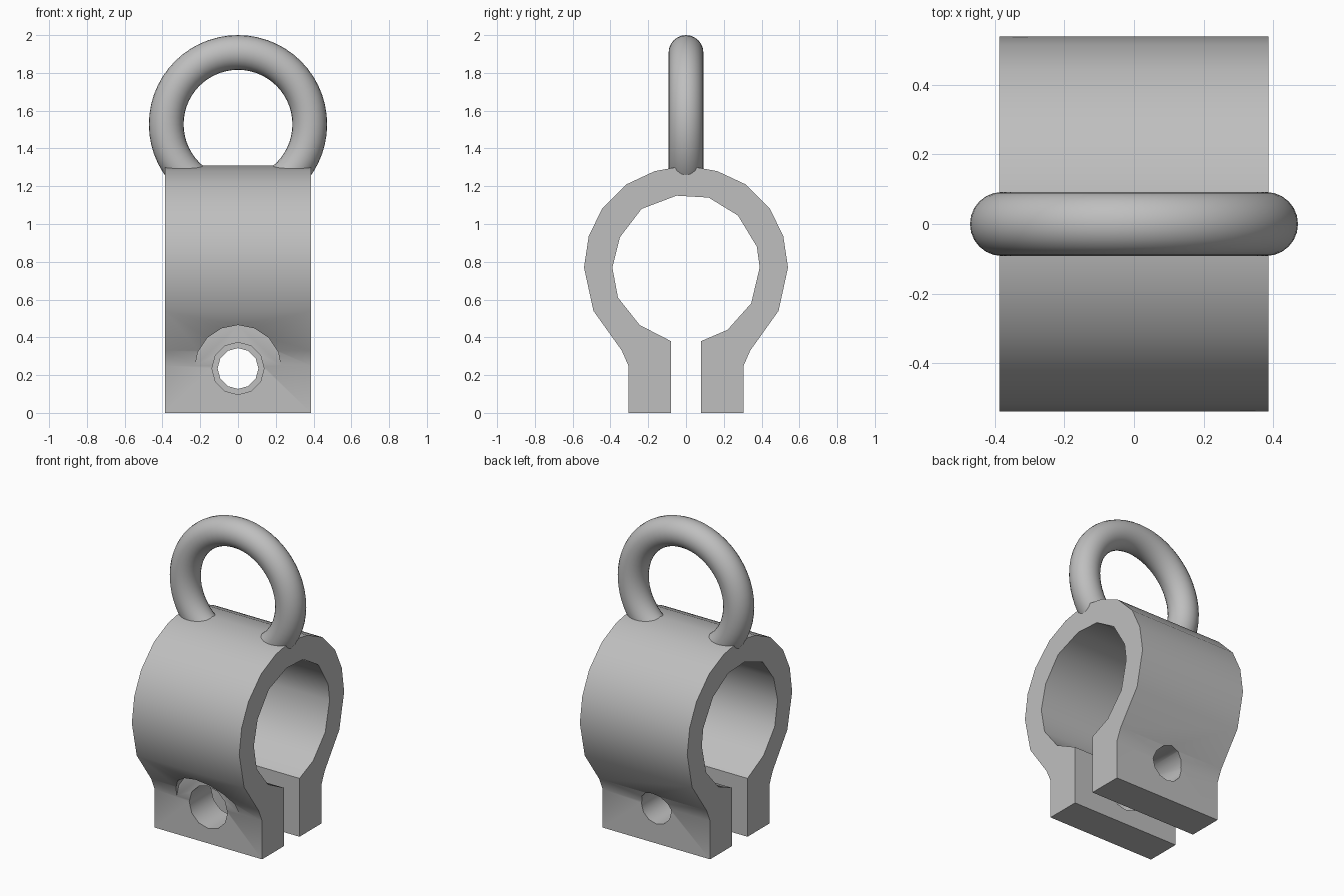
import bpy, bmesh, math
from mathutils import Matrix

cube = bpy.data.objects.get("Cube")
if cube:
    bpy.data.objects.remove(cube, do_unlink=True)

HALF_WIDTH = 0.387
BOLT_Z = 0.235

steel = bpy.data.materials.new("grey steel")
steel.use_nodes = True
grey = (0.52, 0.52, 0.52, 1)
steel.diffuse_color = grey
steel.node_tree.nodes["Principled BSDF"].inputs["Base Color"].default_value = grey


def make_object(name, bm):
    bmesh.ops.recalc_face_normals(bm, faces=bm.faces)
    mesh = bpy.data.meshes.new(name)
    bm.to_mesh(mesh)
    bm.free()
    mesh.materials.append(steel)
    obj = bpy.data.objects.new(name, mesh)
    bpy.context.collection.objects.link(obj)
    return obj


def activate(obj):
    bpy.ops.object.select_all(action='DESELECT')
    obj.select_set(True)
    bpy.context.view_layer.objects.active = obj


def cut_cylinder(target, radius, sides, y_start, y_end):
    """Bore a hole along y through the clamp legs."""
    bm = bmesh.new()
    place = (Matrix.Translation((0, (y_start + y_end) / 2, BOLT_Z))
             @ Matrix.Rotation(math.pi / 2, 4, 'X'))
    bmesh.ops.create_cone(bm, cap_ends=True, segments=sides, radius1=radius,
                          radius2=radius, depth=y_end - y_start, matrix=place)
    cutter = make_object("bore_cutter", bm)
    cutter.hide_render = True
    mod = target.modifiers.new("bore", 'BOOLEAN')
    mod.operation = 'DIFFERENCE'
    mod.solver = 'EXACT'
    mod.object = cutter
    activate(target)
    bpy.ops.object.modifier_apply(modifier=mod.name)
    bpy.data.objects.remove(cutter, do_unlink=True)


# Clamp band: split ring with two legs, a y-z profile extruded along x
outer = [(0.305, 0), (0.305, 0.25), (0.34, 0.33), (0.49, 0.54), (0.54, 0.77),
         (0.515, 0.935), (0.445, 1.08), (0.315, 1.21), (0.165, 1.28)]
bore = [(-0.08, 0), (-0.08, 0.38), (-0.245, 0.465), (-0.36, 0.61),
        (-0.39, 0.77), (-0.35, 0.93), (-0.235, 1.08), (-0.05, 1.15),
        (0.12, 1.14), (0.275, 1.045), (0.375, 0.88), (0.39, 0.77),
        (0.345, 0.58), (0.22, 0.44), (0.08, 0.38), (0.08, 0)]
profile = outer + [(0, 1.31)] + [(-y, z) for y, z in reversed(outer)] + bore

bm = bmesh.new()
side = bm.faces.new([bm.verts.new((-HALF_WIDTH, y, z)) for y, z in profile])
ends = bmesh.ops.extrude_face_region(bm, geom=[side], use_keep_orig=True)["geom"]
bmesh.ops.translate(bm, vec=(2 * HALF_WIDTH, 0, 0),
                    verts=[v for v in ends if isinstance(v, bmesh.types.BMVert)])
clamp = make_object("clamp_band", bm)

# Bolt seat, clearance hole in the front leg, smaller hole in the back leg
cut_cylinder(clamp, 0.23, 16, -0.8, -0.306)
cut_cylinder(clamp, 0.138, 12, -0.7, 0)
cut_cylinder(clamp, 0.108, 12, 0, 0.7)
activate(clamp)
bpy.ops.object.shade_smooth_by_angle(angle=math.radians(35))

# Lifting ring: torus standing on the band, cut off flat inside the metal
bpy.ops.mesh.primitive_torus_add(major_radius=0.38, minor_radius=0.092,
                                 major_segments=56, minor_segments=24,
                                 location=(0, 0, 0))
ring = bpy.context.object
ring.name = "lifting_ring"
bm = bmesh.new()
bm.from_mesh(ring.data)
bm.transform(Matrix.Translation((0, 0, 1.528)) @ Matrix.Rotation(math.pi / 2, 4, 'X'))
cut = bmesh.ops.bisect_plane(bm, geom=bm.verts[:] + bm.edges[:] + bm.faces[:],
                             plane_co=(0, 0, 1.22), plane_no=(0, 0, 1),
                             clear_inner=True)
bmesh.ops.holes_fill(bm, edges=[e for e in cut["geom_cut"]
                                if isinstance(e, bmesh.types.BMEdge)])
bm.to_mesh(ring.data)
bm.free()
ring.data.materials.append(steel)
activate(ring)
bpy.ops.object.shade_smooth_by_angle(angle=math.radians(35))
